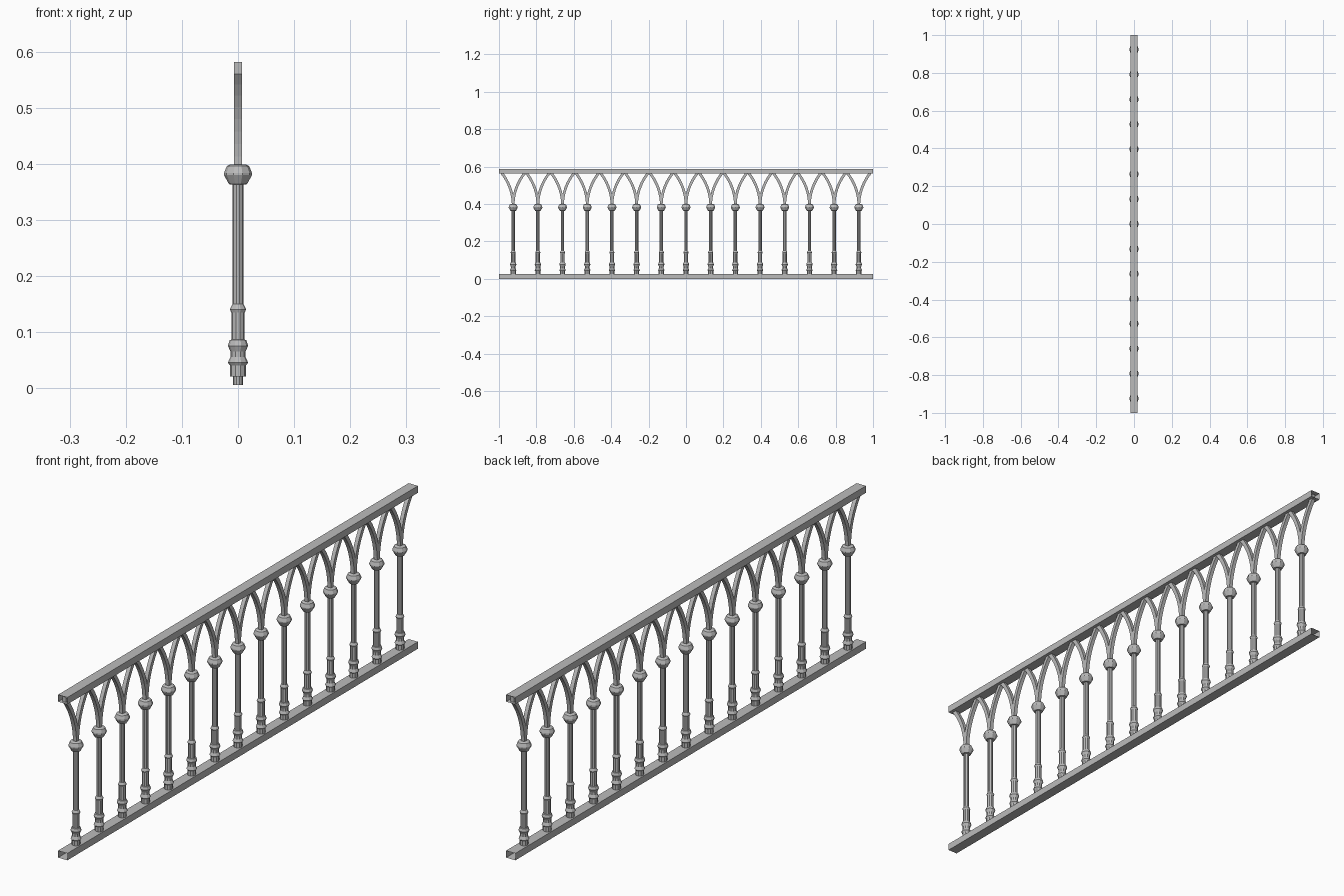
import bpy
import bmesh
from math import acos, cos, sin, pi

cube = bpy.data.objects.get("Cube")
if cube:
    bpy.data.objects.remove(cube, do_unlink=True)

POSTS = 15
SPACING = 0.132
SIDES = 10
HALF_THICK = 0.007

metal = bpy.data.materials.new("grey_metal")
metal.use_nodes = True
grey = (0.5, 0.5, 0.5, 1)
metal.diffuse_color = grey
metal.node_tree.nodes["Principled BSDF"].inputs["Base Color"].default_value = grey


def finish(name, bm):
    bmesh.ops.recalc_face_normals(bm, faces=bm.faces)
    mesh = bpy.data.meshes.new(name)
    bm.to_mesh(mesh)
    bm.free()
    mesh.materials.append(metal)
    obj = bpy.data.objects.new(name, mesh)
    bpy.context.collection.objects.link(obj)
    return obj


def skin(bm, rings, caps=True):
    """Join closed rings of points into a tube."""
    rows = [[bm.verts.new(p) for p in ring] for ring in rings]
    n = len(rows[0])
    for a, b in zip(rows, rows[1:]):
        for i in range(n):
            j = (i + 1) % n
            bm.faces.new((a[i], a[j], b[j], b[i]))
    if caps:
        bm.faces.new(rows[0])
        bm.faces.new(rows[-1])


# Hollow rails, open at both ends
def rail(name, z0, z1, half=0.0185):
    bm = bmesh.new()
    section = [(-half, z0), (half, z0), (half, z1), (-half, z1)]
    skin(bm, [[(x, y, z) for x, z in section] for y in (-1, 1)], caps=False)
    finish(name, bm)


rail("bottom_rail", 0, 0.025)
rail("top_rail", 0.563, 0.588)

# Turned post with moulded foot and collar: (radius, height)
profile = [
    (0.009, 0.006), (0.009, 0.021), (0.0145, 0.021), (0.0145, 0.041),
    (0.018, 0.046), (0.0135, 0.056), (0.0135, 0.066), (0.018, 0.076),
    (0.015, 0.086), (0.012, 0.087), (0.012, 0.135), (0.0145, 0.141),
    (0.0105, 0.149), (0.0095, 0.15), (0.0095, 0.363), (0.016, 0.364),
    (0.025, 0.38), (0.025, 0.384), (0.02, 0.396), (0.014, 0.399),
]
bm = bmesh.new()
skin(bm, [[(r * cos(2 * pi * i / SIDES), r * sin(2 * pi * i / SIDES), z)
           for i in range(SIDES)] for r, z in profile])
post = finish("post_1", bm)

# Pair of arch ribs springing from the collar, cut upright at the arch peak
RADIUS, SPRING, REACH, STEPS = 0.282, 0.39, SPACING / 2, 8
bm = bmesh.new()
for side in (-1, 1):
    rings = []
    for k in range(STEPS + 1):
        ring = []
        for dr, x in ((-1, -1), (-1, 1), (1, 1), (1, -1)):
            r = RADIUS + dr * HALF_THICK
            t = acos((RADIUS - REACH) / r) * k / STEPS
            ring.append((x * HALF_THICK, side * (RADIUS - r * cos(t)), SPRING + r * sin(t)))
        rings.append(ring)
    skin(bm, rings)
ribs = finish("arch_ribs_1", bm)

# Repeat post and ribs along the rails
for source, label in ((post, "post"), (ribs, "arch_ribs")):
    for i in range(POSTS):
        obj = source
        if i:
            obj = source.copy()
            obj.name = f"{label}_{i + 1}"
            bpy.context.collection.objects.link(obj)
        obj.location.y = (i - (POSTS - 1) / 2) * SPACING
